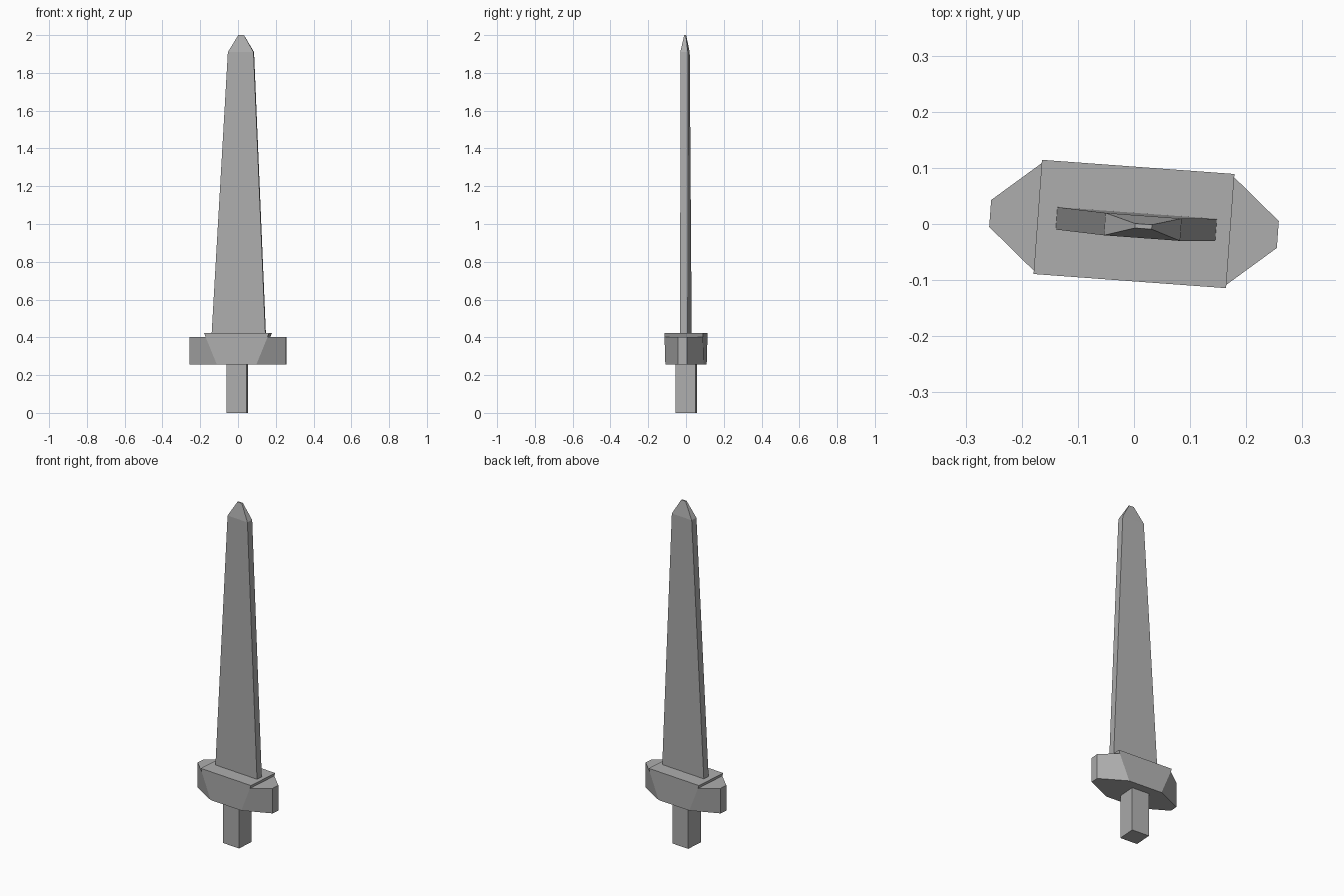
import bpy, bmesh, math

if "Cube" in bpy.data.objects:
    bpy.data.objects.remove(bpy.data.objects["Cube"])

TWIST = math.radians(-4.2)  # whole sword is turned slightly about z

# Dark grey for every part
grey = bpy.data.materials.new("dark_grey")
grey.diffuse_color = (0.42, 0.42, 0.42, 1.0)
grey.use_nodes = True
grey.node_tree.nodes["Principled BSDF"].inputs["Base Color"].default_value = grey.diffuse_color


def rect(z, hx, hy, cx=0.0, cy=0.0):
    return [(cx + sx * hx, cy + sy * hy, z)
            for sx, sy in ((-1, -1), (1, -1), (1, 1), (-1, 1))]


def hexagon(z, shoulder, half_width=0.102, tip=0.257, tip_half=0.024):
    right = [(shoulder, -half_width), (tip, -tip_half),
             (tip, tip_half), (shoulder, half_width)]
    left = [(-x, -y) for x, y in right]
    return [(x, y, z) for x, y in right + left]


def loft(name, rings):
    """Closed solid through rings of equal point count, bottom to top."""
    bm = bmesh.new()
    loops = [[bm.verts.new(p) for p in ring] for ring in rings]
    for a, b in zip(loops, loops[1:]):
        n = len(a)
        for i in range(n):
            j = (i + 1) % n
            bm.faces.new((a[i], a[j], b[j], b[i]))
    bm.faces.new(loops[0][::-1])
    bm.faces.new(loops[-1])
    bmesh.ops.recalc_face_normals(bm, faces=bm.faces[:])
    mesh = bpy.data.meshes.new(name)
    bm.to_mesh(mesh)
    bm.free()
    mesh.materials.append(grey)
    obj = bpy.data.objects.new(name, mesh)
    obj.rotation_euler.z = TWIST
    bpy.context.collection.objects.link(obj)
    return obj


# Square grip
loft("grip", [rect(0.0, 0.054, 0.053, -0.004), rect(0.27, 0.054, 0.053, -0.004)])

# Guard with pointed wings, its shoulders widening upward
loft("guard", [hexagon(0.256, 0.105), hexagon(0.403, 0.165)])

# Raised collar on top of the guard
loft("collar", [rect(0.395, 0.162, 0.102), rect(0.422, 0.172, 0.102)])

# Tapered blade with chiselled tip
loft("blade", [
    rect(0.41, 0.143, 0.02, 0.004, 0.0),
    rect(1.91, 0.068, 0.02, 0.016, -0.004),
    rect(2.0, 0.015, 0.004, 0.017, -0.003),
])
